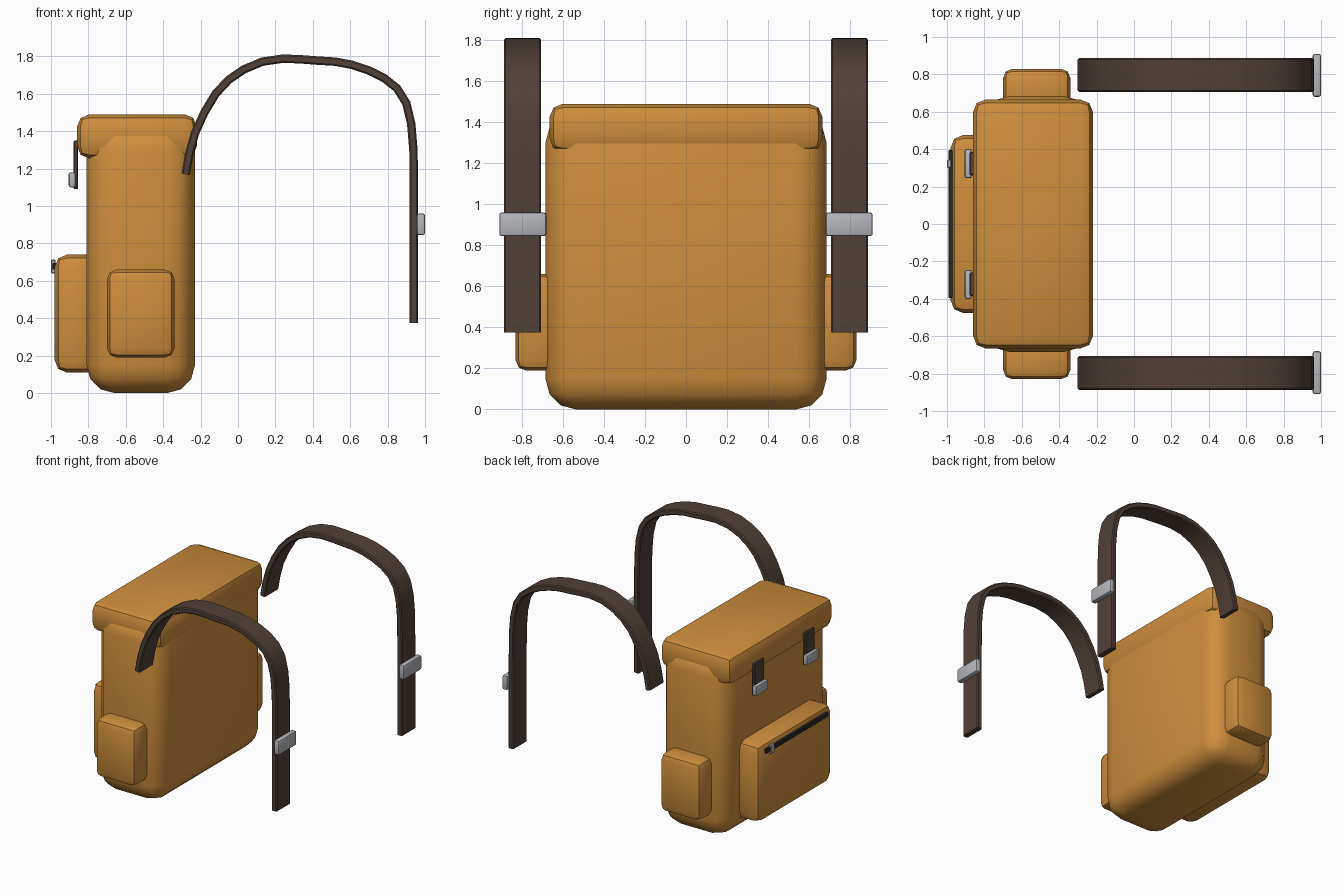
import bpy, bmesh, math
from mathutils import Vector

if "Cube" in bpy.data.objects:
    bpy.data.objects.remove(bpy.data.objects["Cube"])


def material(name, rgb):
    m = bpy.data.materials.new(name)
    m.diffuse_color = (*rgb, 1)
    m.use_nodes = True
    m.node_tree.nodes["Principled BSDF"].inputs["Base Color"].default_value = m.diffuse_color
    return m


CANVAS = material("ochre canvas", (0.62, 0.27, 0.045))
LEATHER = material("dark brown webbing", (0.082, 0.052, 0.039))
METAL = material("grey metal", (0.46, 0.47, 0.50))
ZIP = material("zip black", (0.025, 0.022, 0.022))


def finish(name, bm, mat, angle=35):
    bmesh.ops.recalc_face_normals(bm, faces=bm.faces[:])
    me = bpy.data.meshes.new(name)
    bm.to_mesh(me)
    bm.free()
    me.materials.append(mat)
    ob = bpy.data.objects.new(name, me)
    bpy.context.collection.objects.link(ob)
    bpy.ops.object.select_all(action='DESELECT')
    ob.select_set(True)
    bpy.context.view_layer.objects.active = ob
    bpy.ops.object.shade_smooth_by_angle(angle=math.radians(angle))
    return ob


def box(name, x, y, z, mat, bevel, segs=2, angle=35):
    """Rounded box given by its (min, max) extent on each axis."""
    bm = bmesh.new()
    bmesh.ops.create_cube(bm, size=1)
    for v in bm.verts:
        for i, (lo, hi) in enumerate((x, y, z)):
            v.co[i] = lo if v.co[i] < 0 else hi
    bmesh.ops.bevel(bm, geom=bm.edges[:], offset=bevel, segments=segs,
                    profile=0.5, affect='EDGES', clamp_overlap=True)
    return finish(name, bm, mat, angle)


def ribbon(name, path, y, width, thick, mat):
    """Strap: a flat section swept along a path in the xz plane."""
    pts = [Vector((px, 0, pz)) for px, pz in path]
    w, t, c = width / 2, thick / 2, 0.008
    section = [(-w, -t + c), (-w + c, -t), (w - c, -t), (w, -t + c),
               (w, t - c), (w - c, t), (-w + c, t), (-w, t - c)]
    bm = bmesh.new()
    rings = []
    for i, p in enumerate(pts):
        a, b = pts[max(i - 1, 0)], pts[min(i + 1, len(pts) - 1)]
        d = (b - a).normalized()
        n = Vector((-d.z, 0, d.x))
        rings.append([bm.verts.new(p + n * h + Vector((0, y + s, 0)))
                      for s, h in section])
    for r0, r1 in zip(rings, rings[1:]):
        for k in range(8):
            bm.faces.new((r0[k], r0[(k + 1) % 8], r1[(k + 1) % 8], r1[k]))
    bm.faces.new(rings[0])
    bm.faces.new(rings[-1])
    return finish(name, bm, mat, 40)


# Main bag, top flap and front pocket
box("bag_body", (-0.81, -0.23), (-0.685, 0.685), (0, 1.45), CANVAS, 0.15, 3)
box("top_flap", (-0.86, -0.22), (-0.665, 0.665), (1.255, 1.49), CANVAS, 0.065, 2)
box("front_pocket", (-0.98, -0.74), (-0.475, 0.475), (0.11, 0.74), CANVAS, 0.065, 2)

# Zip on the front pocket, with its slider and pull tab
box("zip_tape", (-0.993, -0.965), (-0.395, 0.395), (0.66, 0.695), ZIP, 0.004, 1)
box("zip_slider", (-1.0, -0.975), (0.30, 0.345), (0.64, 0.715), METAL, 0.006, 1)

# Shoulder strap centre line
PATH = [(-0.28, 1.17), (-0.26, 1.28), (-0.23, 1.39), (-0.18, 1.50),
        (-0.12, 1.60), (-0.05, 1.675), (0.03, 1.73), (0.13, 1.772),
        (0.24, 1.788), (0.33, 1.785), (0.42, 1.778), (0.52, 1.772),
        (0.61, 1.755), (0.70, 1.725), (0.78, 1.685), (0.85, 1.63),
        (0.90, 1.55), (0.926, 1.44), (0.938, 1.30), (0.94, 1.10), (0.94, 0.375)]

for side, s in (("left", 1), ("right", -1)):
    def span(a, b):
        return (min(a * s, b * s), max(a * s, b * s))
    box(f"side_pocket_{side}", (-0.70, -0.34), span(0.60, 0.83), (0.19, 0.66), CANVAS, 0.05, 2)
    ribbon(f"shoulder_strap_{side}", PATH, 0.797 * s, 0.18, 0.045, LEATHER)
    box(f"shoulder_buckle_{side}", (0.955, 1.0), span(0.68, 0.91), (0.845, 0.96), METAL, 0.012, 2)
    # Flap fastening: short strap and its buckle
    box(f"flap_strap_{side}", (-0.88, -0.855), span(0.26, 0.385), (1.09, 1.35), LEATHER, 0.006, 1)
    box(f"flap_buckle_{side}", (-0.905, -0.868), span(0.245, 0.40), (1.10, 1.18), METAL, 0.01, 2)
